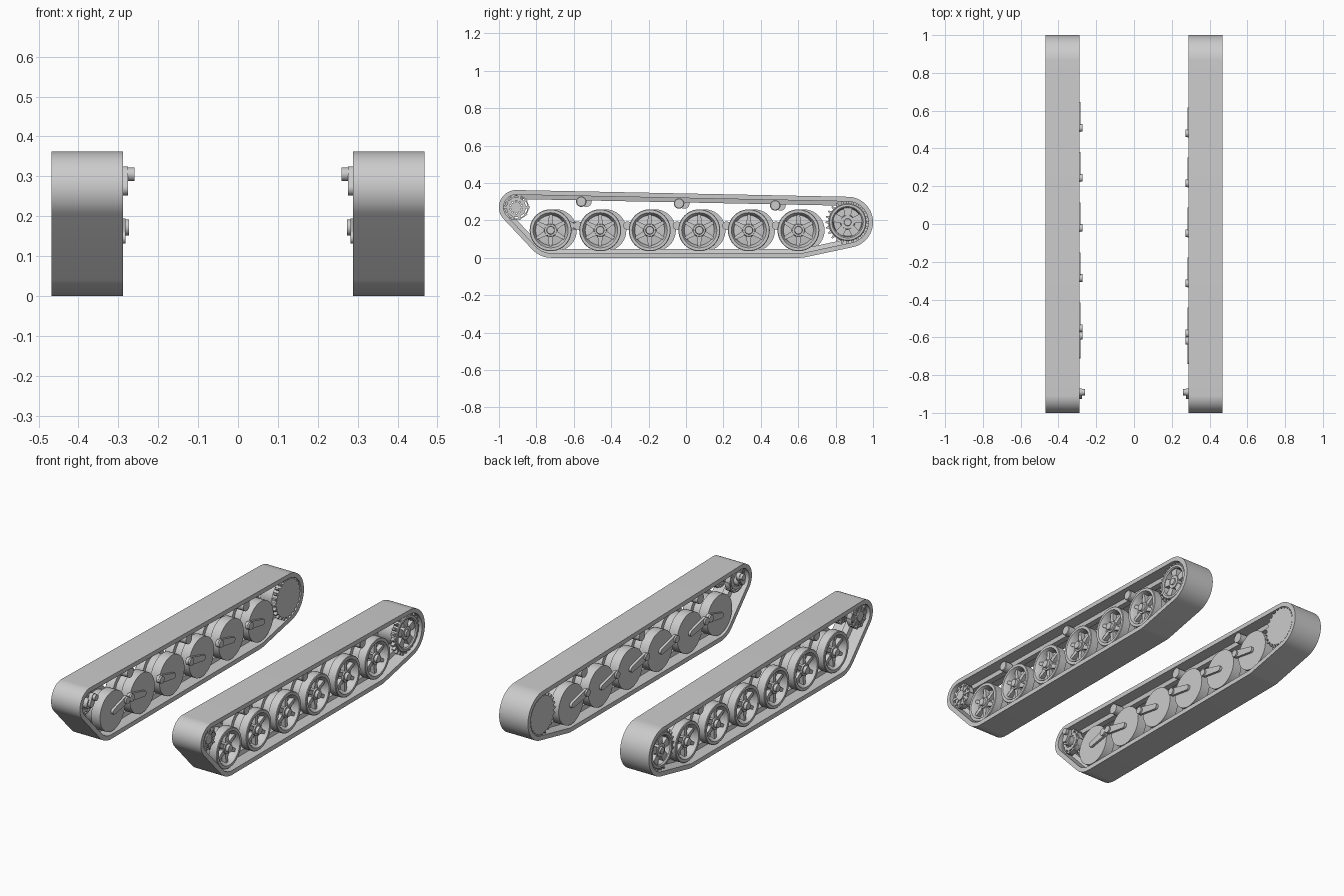
import bpy, bmesh, math
from mathutils import Vector, Matrix
from mathutils.geometry import convex_hull_2d

cube = bpy.data.objects.get("Cube")
if cube:
    bpy.data.objects.remove(cube)

# One bare metal colour
metal = bpy.data.materials.new("plain_grey")
metal.use_nodes = True
grey = (0.6, 0.6, 0.6, 1)
metal.diffuse_color = grey
metal.node_tree.nodes["Principled BSDF"].inputs["Base Color"].default_value = grey


def finish(bm, name, side):
    """Place a part built for the left (+x) side on the given side."""
    if side < 0:
        bmesh.ops.scale(bm, vec=(-1, 1, 1), verts=bm.verts)
    bmesh.ops.recalc_face_normals(bm, faces=bm.faces)
    mesh = bpy.data.meshes.new(name)
    bm.to_mesh(mesh)
    bm.free()
    mesh.materials.append(metal)
    mesh.shade_smooth()
    mesh.set_sharp_from_angle(angle=math.radians(35))
    ob = bpy.data.objects.new(name, mesh)
    bpy.context.collection.objects.link(ob)


def lathe(bm, profile, centre, n=40):
    """Revolve (x, radius) points about an axle parallel to x."""
    cy, cz = centre
    rings = []
    for x, r in profile:
        if r == 0:
            rings.append([bm.verts.new((x, cy, cz))] * n)
        else:
            rings.append([bm.verts.new((x, cy + r * math.cos(math.tau * i / n),
                                        cz + r * math.sin(math.tau * i / n)))
                          for i in range(n)])
    pairs = list(zip(rings, rings[1:]))
    if profile[0][1] > 0:
        pairs.append((rings[-1], rings[0]))
    for a, b in pairs:
        for i in range(n):
            j = (i + 1) % n
            bm.faces.new(dict.fromkeys((a[i], a[j], b[j], b[i])))


def rod(bm, x0, x1, r, centre, n=20):
    lathe(bm, [(x0, 0), (x0, r), (x1, r), (x1, 0)], centre, n)


def spokes(bm, count, x0, x1, r0, r1, w0, w1, centre, turn=0.0):
    """Tapered radial blocks around an axle."""
    for k in range(count):
        a = turn + math.tau * k / count
        out = Vector((0, math.cos(a), math.sin(a)))
        tan = Vector((0, -math.sin(a), math.cos(a)))
        c = Vector((0, *centre))
        ends = []
        for x in (x0, x1):
            ends.append([bm.verts.new(c + Vector((x, 0, 0)) + out * r + tan * w)
                         for r, w in ((r0, -w0), (r1, -w1), (r1, w1), (r0, w0))])
        bm.faces.new(ends[0])
        bm.faces.new(ends[1])
        for i in range(4):
            j = (i + 1) % 4
            bm.faces.new((ends[0][i], ends[0][j], ends[1][j], ends[1][i]))


def arm(bm, x0, x1, a, b, ra, rb):
    """Flat link with rounded ends between two axles."""
    pts = [(c[0] + r * math.cos(math.tau * i / 20), c[1] + r * math.sin(math.tau * i / 20))
           for c, r in ((a, ra), (b, rb)) for i in range(20)]
    hull = [pts[i] for i in convex_hull_2d(pts)]
    face = bm.faces.new([bm.verts.new((x0, *p)) for p in hull])
    ext = bmesh.ops.extrude_face_region(bm, geom=[face], use_keep_orig=True)
    bmesh.ops.translate(bm, vec=(x1 - x0, 0, 0),
                        verts=[g for g in ext["geom"] if isinstance(g, bmesh.types.BMVert)])


FRONT, REAR = (-0.908, 0.27), (0.864, 0.19)
AXLE_Z = 0.147
WHEELS = [-0.724 + 0.265 * i for i in range(6)]


def belt(side):
    # Belt wraps the end wheels and the outermost road wheels
    guides = [(FRONT, 0.092), (REAR, 0.136), ((-0.72, 0.14), 0.14), ((0.61, 0.14), 0.14)]
    keys = [(c, r, math.tau * i / 64) for c, r in guides for i in range(64)]

    def point(key, depth):
        c, r, a = key
        return (c[0] + (r - depth) * math.cos(a), c[1] + (r - depth) * math.sin(a))

    path = [keys[i] for i in convex_hull_2d([point(k, 0) for k in keys])]
    section = [(0.468, 0), (0.288, 0), (0.288, 0.025), (0.355, 0.025), (0.36, 0.048),
               (0.395, 0.048), (0.4, 0.025), (0.468, 0.025)]
    bm = bmesh.new()
    loops = [[bm.verts.new((x, *point(k, d))) for x, d in section] for k in path]
    for a, b in zip(loops, loops[1:] + loops[:1]):
        for i in range(len(section)):
            j = (i + 1) % len(section)
            bm.faces.new((a[i], a[j], b[j], b[i]))
    finish(bm, "track_belt", side)


def road_wheel(side, c):
    bm = bmesh.new()
    lathe(bm, [(0.297, 0), (0.297, 0.112), (0.352, 0.112), (0.352, 0.09), (0.403, 0.09),
               (0.403, 0.112), (0.45, 0.112), (0.453, 0.109), (0.453, 0.094), (0.44, 0.086),
               (0.412, 0.08), (0.418, 0.036), (0.445, 0.032), (0.445, 0.022),
               (0.46, 0.02), (0.46, 0)], c)
    spokes(bm, 6, 0.41, 0.438, 0.028, 0.088, 0.014, 0.008, c, 0.52)
    finish(bm, "road_wheel", side)


def suspension(side, wheel, pivot):
    bm = bmesh.new()
    arm(bm, 0.282, 0.296, wheel, pivot, 0.016, 0.022)
    rod(bm, 0.273, 0.3, 0.02, pivot)
    finish(bm, "suspension_arm", side)


def rear_wheel(side):
    bm = bmesh.new()
    # Closed inner disc, open outer ring with five spokes
    lathe(bm, [(0.292, 0), (0.292, 0.104), (0.325, 0.104), (0.325, 0.08), (0.42, 0.08),
               (0.42, 0.1), (0.452, 0.1), (0.456, 0.096), (0.456, 0.084), (0.45, 0.078),
               (0.41, 0.074), (0.41, 0.04), (0.45, 0.036), (0.45, 0.02),
               (0.458, 0.018), (0.458, 0)], REAR)
    spokes(bm, 5, 0.408, 0.445, 0.03, 0.08, 0.016, 0.024, REAR, 0.3)
    for x in (0.293, 0.428):
        spokes(bm, 24, x, x + 0.02, 0.095, 0.119, 0.009, 0.004, REAR)
    finish(bm, "rear_toothed_wheel", side)


def front_wheel(side):
    bm = bmesh.new()
    for x in (0.315, 0.415):
        lathe(bm, [(x, 0.036), (x, 0.052), (x + 0.03, 0.052), (x + 0.03, 0.036)], FRONT, 30)
        lathe(bm, [(x, 0.06), (x, 0.067), (x + 0.03, 0.067), (x + 0.03, 0.06)], FRONT, 30)
        spokes(bm, 10, x + 0.003, x + 0.034, 0.02, 0.07, 0.007, 0.006, FRONT)
    rod(bm, 0.29, 0.455, 0.028, FRONT)
    finish(bm, "front_idler_wheel", side)
    # Crank that tensions the belt
    bm = bmesh.new()
    pivot = (-0.89, 0.305)
    arm(bm, 0.276, 0.298, FRONT, pivot, 0.018, 0.02)
    rod(bm, 0.26, 0.29, 0.017, pivot)
    finish(bm, "tension_crank", side)


def return_roller(side, c):
    bm = bmesh.new()
    lathe(bm, [(0.3, 0), (0.3, 0.028), (0.352, 0.028), (0.352, 0.016), (0.403, 0.016),
               (0.403, 0.028), (0.445, 0.028), (0.448, 0.024), (0.448, 0)], c, 24)
    finish(bm, "return_roller", side)


# The right (-x) running gear sits slightly further back
for side, shift in ((1, 0), (-1, 0.028)):
    belt(side)
    rear_wheel(side)
    front_wheel(side)
    for i, y in enumerate(WHEELS):
        axle = (y + shift, AXLE_Z)
        road_wheel(side, axle)
        reach = 0.105 if i == 0 else -0.12
        suspension(side, axle, (axle[0] + reach, 0.172))
    for y, z in ((-0.56, 0.3), (-0.037, 0.29), (0.477, 0.28)):
        return_roller(side, (y + shift, z))
